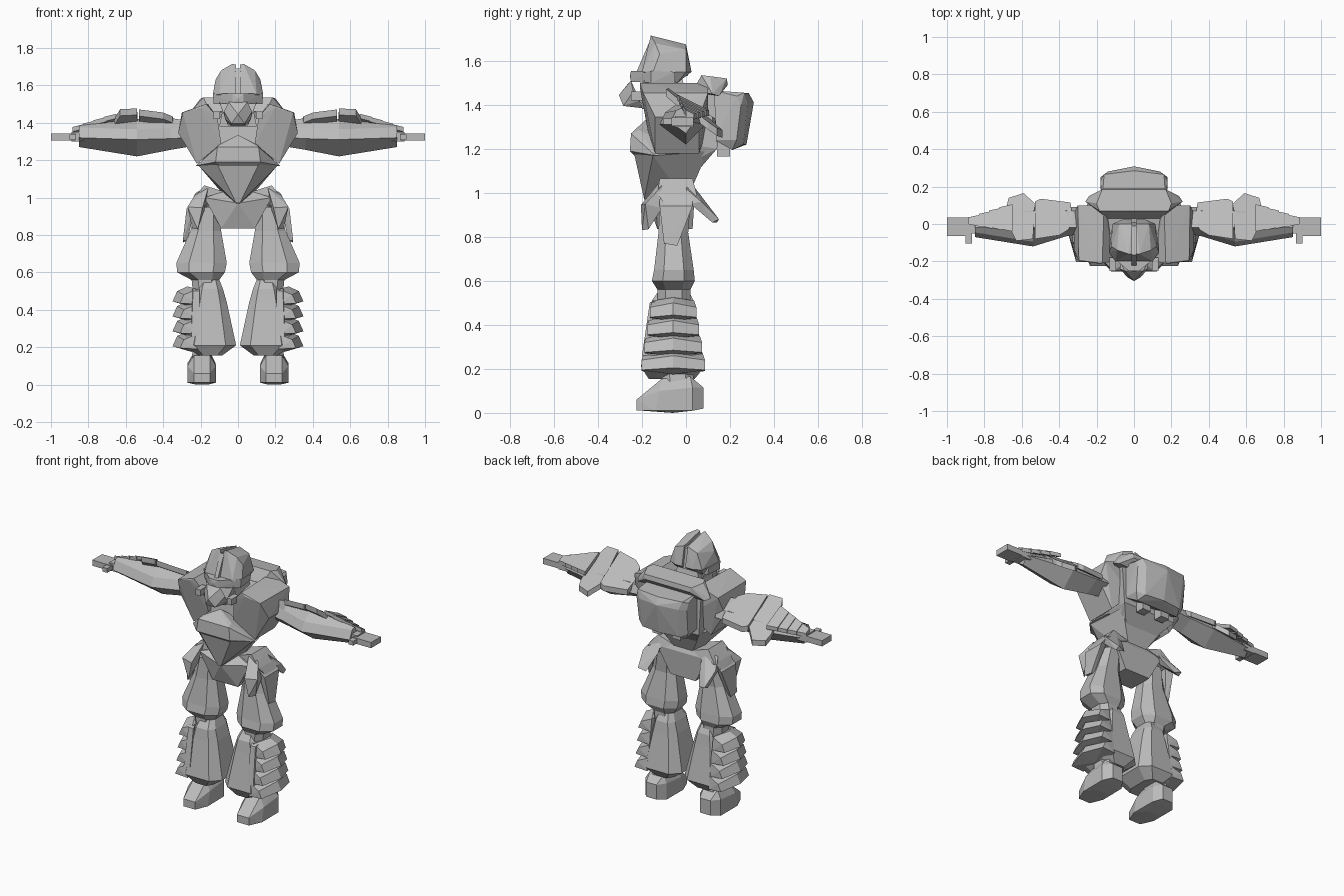
import bpy, bmesh, math
from mathutils import Vector

grey = bpy.data.materials.new("plain grey")
grey.diffuse_color = (0.5, 0.5, 0.5, 1)


def finish(name, bm, mirror):
    bmesh.ops.recalc_face_normals(bm, faces=bm.faces)
    me = bpy.data.meshes.new(name)
    bm.to_mesh(me)
    bm.free()
    me.materials.append(grey)
    ob = bpy.data.objects.new(name, me)
    bpy.context.collection.objects.link(ob)
    if mirror:
        mod = ob.modifiers.new("mirror", 'MIRROR')
        mod.use_mirror_merge = False
    return ob


def hull(name, pts, side=True):
    """Faceted block round a few corner points; side=True makes a left/right pair,
    side=False makes one symmetric centre block."""
    if not side:
        pts = list(pts) + [(-x, y, z) for x, y, z in pts if x > 0]
    bm = bmesh.new()
    for p in pts:
        bm.verts.new(p)
    res = bmesh.ops.convex_hull(bm, input=bm.verts)
    junk = [g for g in res["geom_interior"] if isinstance(g, bmesh.types.BMVert)]
    bmesh.ops.delete(bm, geom=junk, context='VERTS')
    bmesh.ops.dissolve_limit(bm, angle_limit=0.02, verts=bm.verts, edges=bm.edges)
    return finish(name, bm, side)


def box(name, x0, x1, y0, y1, z0, z1):
    return hull(name, [(x, y, z) for x in (x0, x1) for y in (y0, y1) for z in (z0, z1)])


def loft(name, rings):
    bm = bmesh.new()
    rows = [[bm.verts.new(p) for p in r] for r in rings]
    n = len(rows[0])
    for a, b in zip(rows, rows[1:]):
        for i in range(n):
            bm.faces.new((a[i], a[(i + 1) % n], b[(i + 1) % n], b[i]))
    bm.faces.new(rows[0])
    bm.faces.new(rows[-1])
    return finish(name, bm, True)


def leg_ring(z, x0, x1, y0, y1, c=0.25):
    """Chamfered horizontal section."""
    dx, dy = (x1 - x0) * c, (y1 - y0) * c
    return [(x0 + dx, y0, z), (x1 - dx, y0, z), (x1, y0 + dy, z), (x1, y1 - dy, z),
            (x1 - dx, y1, z), (x0 + dx, y1, z), (x0, y1 - dy, z), (x0, y0 + dy, z)]


# ---------- head ----------
hull("helmet_half", [(.012, -.16, 1.71), (.03, -.16, 1.715), (.09, -.14, 1.68), (.12, -.12, 1.63),
                     (.135, -.15, 1.55), (.012, -.2, 1.55), (.10, -.2, 1.55), (.012, 0, 1.675),
                     (.08, 0, 1.65), (.115, .0, 1.55), (.06, .025, 1.55), (.09, -.04, 1.5), (.012, -.04, 1.5),
                     (.012, .025, 1.55)])
hull("helmet_crest", [(.015, -.165, 1.69), (.015, -.01, 1.655), (.012, -.225, 1.55), (.015, .01, 1.53)], False)
hull("helmet_brim", [(.03, -.25, 1.555), (.135, -.16, 1.555), (.03, -.25, 1.505), (.13, -.16, 1.50),
                     (.13, -.05, 1.55), (.12, -.05, 1.5), (0, -.255, 1.53)], False)
hull("jaw", [(.10, -.19, 1.51), (.10, -.05, 1.51), (.07, -.21, 1.43), (.05, -.2, 1.38), (.06, -.05, 1.4)], False)
hull("face_mask", [(.05, -.25, 1.51), (.075, -.24, 1.46), (0, -.305, 1.445), (.035, -.285, 1.395),
                   (.07, -.21, 1.42), (0, -.26, 1.50), (.04, -.2, 1.385)], False)
box("mask_filter", .095, .13, -.25, -.18, 1.42, 1.46)
hull("neck", [(.07, -.15, 1.53), (.07, -.02, 1.53), (.1, -.15, 1.38), (.1, .02, 1.38)], False)

# ---------- torso ----------
hull("torso_core", [(.15, -.13, 1.43), (.2, .13, 1.47), (.14, -.15, 1.25), (.19, .14, 1.2),
                    (.07, .02, 1.06), (.07, -.12, 1.06)], False)
hull("chest_side", [(.17, -.21, 1.50), (.20, -.21, 1.48), (.295, -.195, 1.455), (.32, -.14, 1.345),
                    (.22, -.14, 1.18), (.09, -.175, 1.29), (.11, -.2, 1.43), (.16, .1, 1.50), (.30, .1, 1.455),
                    (.32, .06, 1.345), (.22, .06, 1.18), (.1, .1, 1.3)])
hull("belly_plate", [(0, -.18, 1.335), (.10, -.21, 1.285), (.11, -.25, 1.27), (.225, -.14, 1.17),
                     (.12, -.255, 1.19), (.2, 0, 1.18), (.09, -.23, 1.165)], False)
hull("abdomen", [(.21, -.15, 1.17), (.11, -.235, 1.175), (.17, .1, 1.19), (.06, -.2, 1.06),
                 (.01, -.19, .97), (.07, .03, 1.05), (.03, 0, .96)], False)
hull("back_collar", [(.15, .03, 1.46), (.185, .07, 1.535), (.20, .11, 1.53), (.17, .185, 1.52), (.16, .19, 1.49),
                     (.26, .12, 1.45), (.24, .15, 1.44)], False)

# ---------- backpack ----------
hull("backpack", [(.17, .13, 1.465), (.16, .265, 1.455), (.18, .23, 1.44), (.18, .25, 1.40), (0, .285, 1.455),
                  (0, .308, 1.41), (.14, .28, 1.405), (.175, .23, 1.24), (.13, .26, 1.22), (0, .275, 1.22),
                  (.15, .21, 1.195), (.175, .13, 1.24)], False)
box("thruster", .04, .1, .14, .2, 1.165, 1.24)

# ---------- arms ----------
def arm_ring(x, y0, y1, z0, z1, zm):
    return [(x, y0, zm), (x, y0 + .025, zm + .055), (x, -.02, z1), (x, y1 - .02, z1 - .05), (x, y1, zm), (x, .0, z0)]


loft("arm", [arm_ring(.27, -.05, .09, 1.27, 1.41, 1.32), arm_ring(.36, -.065, .09, 1.255, 1.425, 1.315),
             arm_ring(.54, -.12, .09, 1.22, 1.42, 1.31), arm_ring(.85, -.07, .035, 1.27, 1.385, 1.32)])


def tilted(name, outline, height, slope, drop, x_ref, thick=.025):
    """Armour plate falling towards the back and the hand."""
    top = [(x, y, height - slope * (y + .08) - drop * (x - x_ref)) for x, y in outline]
    hull(name, top + [(x, y, z - thick) for x, y, z in top])


tilted("upper_arm_plate", [(.35, -.03), (.40, -.06), (.53, -.08), (.53, .12), (.50, .135), (.34, .115), (.33, .05)],
       1.465, .62, -.03, .34, .035)
tilted("elbow_guard", [(.54, -.08), (.63, -.09), (.66, -.03), (.68, .1), (.67, .14), (.59, .165), (.53, .11)],
       1.475, .75, .13, .55, .035)
# overlapping steps of the forearm fin
for i in range(4):
    x = .65 + .055 * i
    tilted("forearm_step_%d" % (i + 1), [(x, -.04 + .008 * i), (x + .07, -.025 + .008 * i),
           (x + .07, .09 - .018 * i), (x, .105 - .018 * i)], 1.472 - .006 * i, .5, .14, .62)
box("hand", .87, 1.0, -.065, .035, 1.305, 1.342)
box("wrist", .82, .89, -.05, .035, 1.30, 1.35)
box("thumb", .865, .90, -.105, -.05, 1.31, 1.338)

# ---------- hips ----------
hull("pelvis", [(.18, -.14, 1.0), (.18, .04, 1.0), (0, -.18, .97), (.09, -.13, .835), (.09, .03, .835),
                (.05, -.1, 1.04), (.05, .02, 1.04)], False)
hull("hip_guard", [(.07, -.11, 1.03), (.18, -.12, 1.065), (.18, .03, 1.065), (.07, .03, 1.03), (.24, -.13, .995),
                   (.24, .05, .99), (.27, -.09, .94), (.27, .01, .94), (.15, -.12, .99), (.15, .05, .99)])
hull("front_tasset", [(.16, -.12, 1.05), (.22, -.11, 1.03), (.19, -.205, .945), (.27, -.185, .95),
                      (.215, -.2, .83), (.245, -.17, .835), (.25, -.11, .93), (.18, -.15, .93)])
hull("side_tasset", [(.22, -.12, .99), (.22, .03, .99), (.275, -.12, .94), (.275, .03, .94), (.295, -.1, .77),
                     (.295, -.04, .76), (.27, -.09, .77), (.27, -.04, .77)])
hull("rear_tasset", [(.15, .02, 1.05), (.23, .0, 1.02), (.15, .07, .97), (.26, .07, .96), (.19, .14, .865),
                     (.24, .15, .88), (.24, .12, .865), (.17, .03, .96), (.25, .02, .95)])

# ---------- legs ----------
loft("thigh", [leg_ring(.95, .10, .22, -.12, .02), leg_ring(.82, .09, .255, -.125, .01),
               leg_ring(.65, .06, .33, -.145, .035), leg_ring(.60, .07, .325, -.155, .04),
               leg_ring(.56, .10, .25, -.13, .02)])
loft("knee", [leg_ring(.58, .11, .25, -.13, .02), leg_ring(.48, .10, .24, -.13, .02)])
loft("shin", [leg_ring(.56, .10, .20, -.12, .01, .2), leg_ring(.51, .08, .22, -.155, .035, .2),
              leg_ring(.44, .06, .24, -.165, .045, .2), leg_ring(.21, .01, .29, -.205, .085, .2),
              leg_ring(.155, .085, .21, -.17, .04, .2)])
# stacked chevron louvres on the outside of the shin
for i in range(4):
    z, w, cy = .44 - .08 * i, .105 + .013 * i, -.058
    hull("shin_louvre_%d" % (i + 1), [(.22, cy - w + .01, z + .07), (.22, cy + w - .01, z + .07),
         (.27, cy, z + .085), (.29, cy - w, z + .04), (.29, cy + w, z + .04), (.325, cy, z + .06),
         (.35, cy, z + .005), (.31, cy - w, z - .005), (.31, cy + w, z - .005), (.22, cy - w, z - .01),
         (.22, cy + w, z - .01), (.25, cy, z - .025)])
hull("shin_rail", [(.205, -.15, .51), (.245, -.14, .51), (.205, -.2, .26), (.25, -.2, .26),
                   (.205, -.165, .5), (.24, -.165, .5), (.21, -.15, .26), (.25, -.14, .26)])

# ---------- feet ----------
loft("ankle", [leg_ring(.2, .14, .24, -.11, .03), leg_ring(.12, .14, .25, -.11, .04)])
hull("foot", [(.12, .03, .01), (.155, .08, .02), (.23, .08, .02), (.27, .03, .01), (.12, .03, .115),
              (.27, .03, .115), (.155, .08, .115), (.23, .08, .115), (.145, .02, .165), (.24, .02, .165),
              (.15, -.11, .155), (.235, -.11, .155), (.118, -.12, .1), (.27, -.12, .1), (.15, -.225, .06),
              (.235, -.225, .06), (.15, -.225, .012), (.235, -.225, .012), (.118, -.14, .01), (.27, -.14, .01),
              (.16, -.06, 0), (.225, -.06, 0)])
